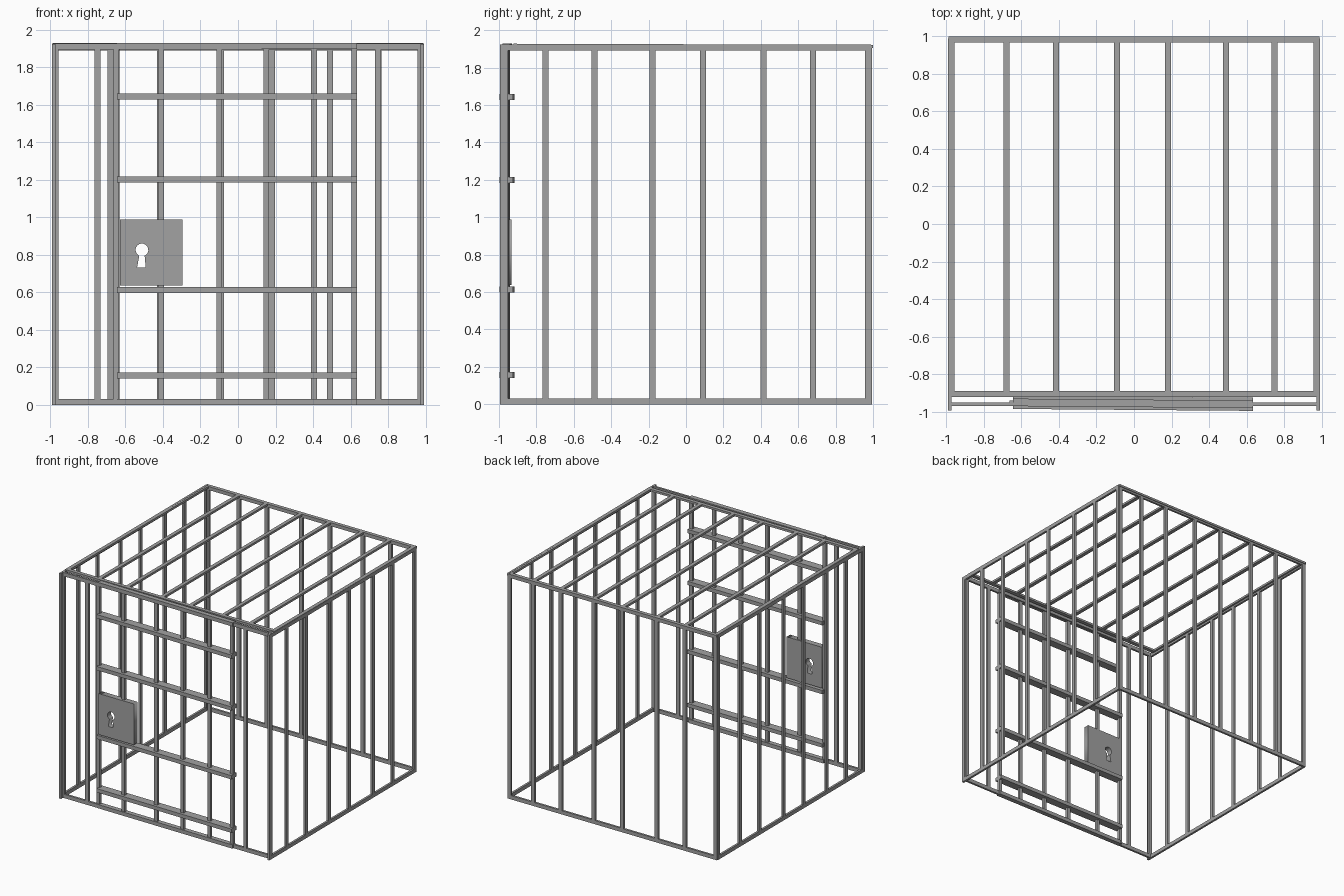
import bpy, bmesh, math
from mathutils import Matrix, Vector

if "Cube" in bpy.data.objects:
    bpy.data.objects.remove(bpy.data.objects["Cube"])

W = 0.032          # face width of the flat bars
T = 0.018          # thickness of the flat bars
BARS = (-0.68, -0.415, -0.09, 0.18, 0.49, 0.75)

iron = bpy.data.materials.new("dark_iron")
iron.diffuse_color = (0.36, 0.36, 0.36, 1)
iron.use_nodes = True
iron.node_tree.nodes["Principled BSDF"].inputs["Base Color"].default_value = iron.diffuse_color


def add_box(bm, x0, x1, y0, y1, z0, z1):
    size = Vector((x1 - x0, y1 - y0, z1 - z0))
    mid = Vector(((x0 + x1) / 2, (y0 + y1) / 2, (z0 + z1) / 2))
    bmesh.ops.create_cube(bm, size=1,
                          matrix=Matrix.Translation(mid) @ Matrix.Diagonal(size).to_4x4())


def finish(name, bm, matrix=Matrix.Identity(4)):
    me = bpy.data.meshes.new(name)
    bm.to_mesh(me)
    bm.free()
    me.materials.append(iron)
    ob = bpy.data.objects.new(name, me)
    ob.matrix_world = matrix
    bpy.context.collection.objects.link(ob)
    return ob


def panel(name, u0, u1, v0, v1, bars, matrix):
    """Flat barred frame, upright in local XZ, thickness along Y."""
    bm = bmesh.new()
    h = T / 2
    for a in (v0, v1 - W):
        add_box(bm, u0, u1, -h, h, a, a + W)
    for a in (u0, u1 - W):
        add_box(bm, a, a + W, -h, h, v0 + W, v1 - W)
    for u in bars:
        add_box(bm, u - W / 2, u + W / 2, -h, h, v0 + W, v1 - W)
    return finish(name, bm, matrix)


# Cage walls: back, two sides, front surround
panel("back_panel", -0.988, 0.99, 0, 1.92, BARS, Matrix.Translation((0, 0.985, 0)))
for name, x in (("left_panel", -0.983), ("right_panel", 0.983)):
    panel(name, -0.988, 0.995, 0, 1.924, BARS,
          Matrix.Translation((x, 0, 0)) @ Matrix.Rotation(-math.pi / 2, 4, 'Z'))
panel("front_panel", -0.99, 0.99, 0, 1.925, (-0.75, 0.745),
      Matrix.Translation((0, -0.96, 0)))

# Roof, very slightly higher at the front
panel("roof_panel", -0.99, 0.99, -0.922, 1.0, BARS,
      Matrix.Translation((0, 0, 1.916)) @ Matrix.Rotation(-math.pi / 2 - 0.003, 4, 'X'))

# Door: thin frame and upright bars, deeper cross bars, set slightly askew
door = Matrix.Translation((0, -0.956, 0)) @ Matrix.Rotation(-0.008, 4, 'Z')
bm = bmesh.new()
for x in (-0.648, -0.41, -0.1, 0.15, 0.405, 0.62):
    add_box(bm, x - 0.015, x + 0.015, -0.011, 0.011, 0.01, 1.92)
for z in (0.016, 0.157, 0.613, 1.2, 1.643, 1.912):
    d = 0.035 if 0.1 < z < 1.8 else 0.02
    add_box(bm, -0.645, 0.635, -d, d, z - 0.016, z + 0.016)
finish("door", bm, door)

# Lock plate with a keyhole cut through
curve = bpy.data.curves.new("lock_plate", 'CURVE')
curve.dimensions = '2D'
curve.fill_mode = 'BOTH'
curve.extrude = 0.024
outer = [(-0.63, 0.637), (-0.296, 0.637), (-0.296, 0.987), (-0.63, 0.987)]
cx, cz, r = -0.512, 0.826, 0.034
hole = [(cx - 0.026, 0.731), (cx + 0.02, 0.731)]
for i in range(17):
    a = math.radians(-65 + 310 * i / 16)
    hole.append((cx + r * math.cos(a), cz + r * math.sin(a)))
for pts in (outer, hole):
    sp = curve.splines.new('POLY')
    sp.points.add(len(pts) - 1)
    for p, (x, z) in zip(sp.points, pts):
        p.co = (x, z, 0, 1)
    sp.use_cyclic_u = True
curve.materials.append(iron)
plate = bpy.data.objects.new("lock_plate", curve)
plate.location = (0, -0.958, 0)
plate.rotation_euler = (math.pi / 2, 0, 0)
bpy.context.collection.objects.link(plate)
bpy.context.view_layer.objects.active = plate
plate.select_set(True)
bpy.ops.object.convert(target='MESH')
